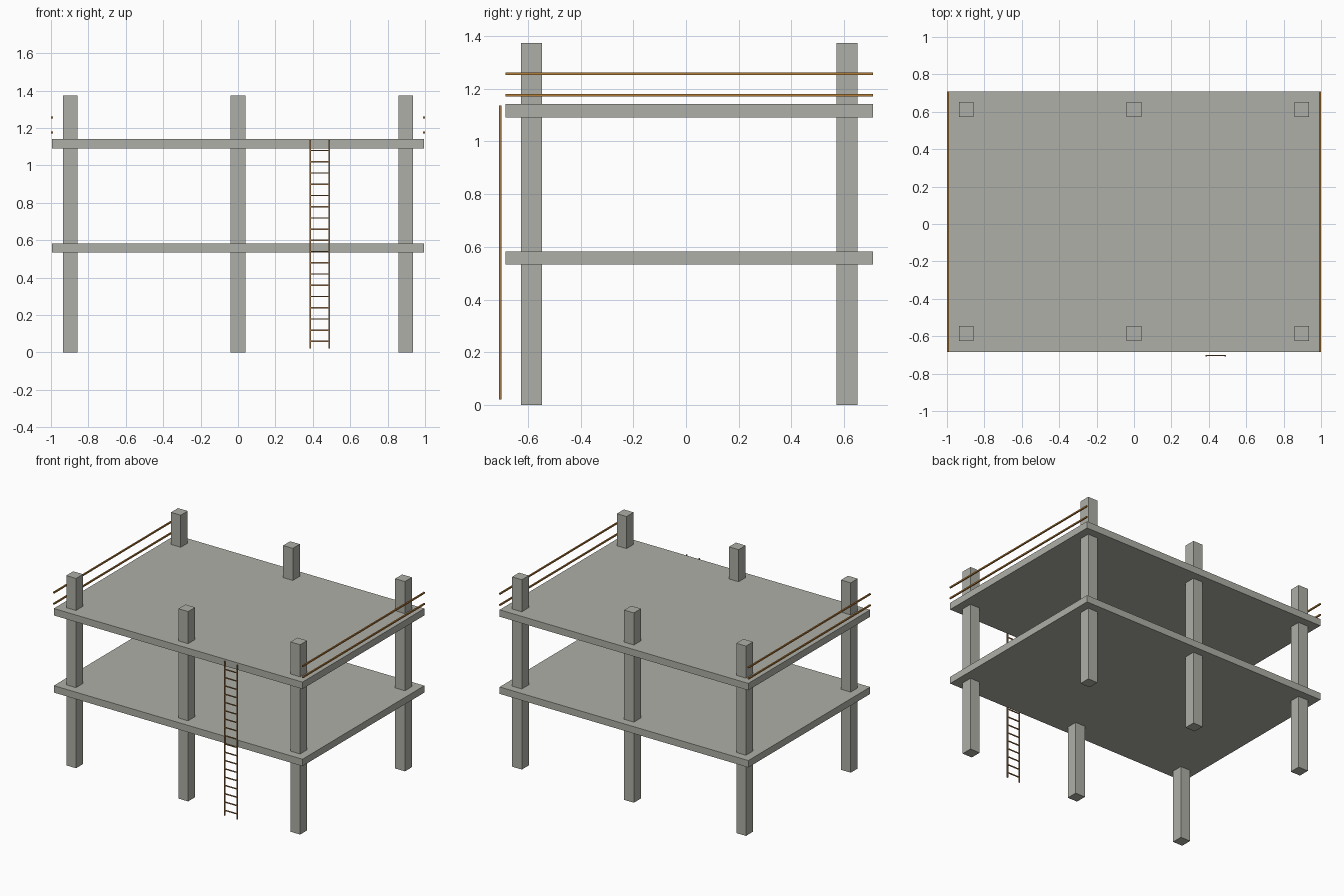
import bpy

if "Cube" in bpy.data.objects:
    bpy.data.objects.remove(bpy.data.objects["Cube"])


def material(name, color):
    mat = bpy.data.materials.new(name)
    mat.diffuse_color = (*color, 1)
    mat.use_nodes = True
    mat.node_tree.nodes["Principled BSDF"].inputs["Base Color"].default_value = mat.diffuse_color
    return mat


concrete = material("concrete", (0.43, 0.43, 0.39))
rail_wood = material("rail_wood", (0.45, 0.2, 0.04))
ladder_wood = material("ladder_wood", (0.36, 0.19, 0.07))


def box(name, center, size, mat):
    bpy.ops.mesh.primitive_cube_add(size=1, location=center)
    ob = bpy.context.object
    ob.name = name
    ob.scale = size
    bpy.ops.object.transform_apply(location=False, rotation=False, scale=True)
    ob.data.materials.append(mat)
    return ob


# Concrete floor slabs
Y0, Y1 = -0.684, 0.709
YC, YL = (Y0 + Y1) / 2, Y1 - Y0
for name, z in (("lower_slab", 0.558), ("upper_slab", 1.116)):
    box(name, (0, YC, z), (1.99, YL, 0.05), concrete)

# Six columns running through both slabs
for x in (-0.897, 0, 0.897):
    for y in (-0.586, 0.611):
        box("column", (x, y, 0.6865), (0.078, 0.08, 1.373), concrete)

# Two guard rails on each side of the roof
for x in (-0.995, 0.995):
    for z in (1.175, 1.256):
        box("guard_rail", (x, YC, z), (0.01, YL, 0.01), rail_wood)

# Upright ladder in front of the front edge
LX, LY = 0.4375, -0.704
for side in (-1, 1):
    box("ladder_stile", (LX + side * 0.05, LY, 0.579), (0.008, 0.009, 1.115), ladder_wood)
for i in range(18):
    box("ladder_rung", (LX, LY, 0.059 + i * 0.06), (0.1, 0.006, 0.007), ladder_wood)
